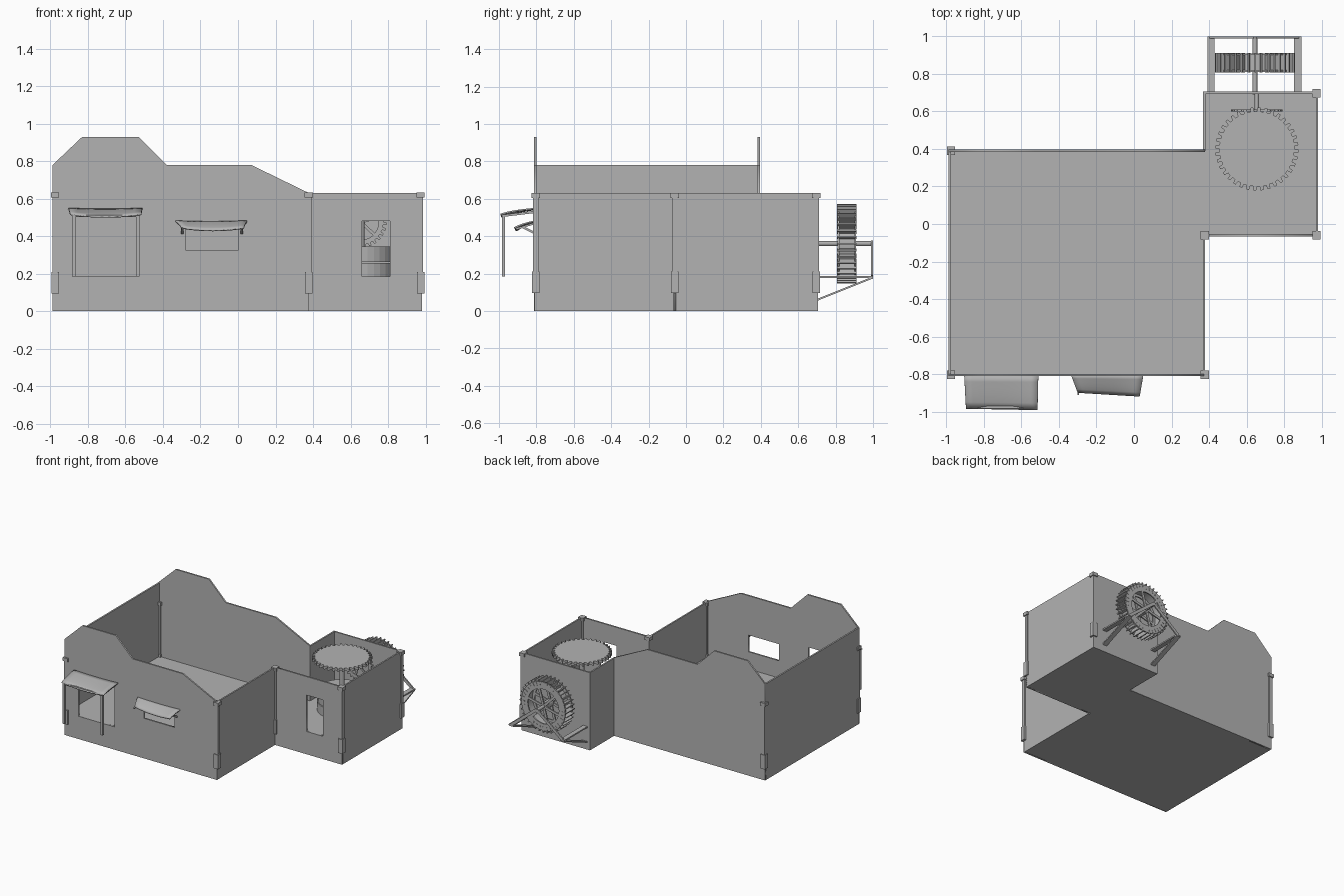
import bpy, bmesh, math
from mathutils import Vector, Matrix

if "Cube" in bpy.data.objects:
    bpy.data.objects.remove(bpy.data.objects["Cube"])

grey = bpy.data.materials.new("plain_grey")
grey.diffuse_color = (0.45, 0.45, 0.45, 1)
grey.use_nodes = True
grey.node_tree.nodes["Principled BSDF"].inputs["Base Color"].default_value = grey.diffuse_color


def add(name, mesh):
    ob = bpy.data.objects.new(name, mesh)
    bpy.context.collection.objects.link(ob)
    mesh.materials.clear()
    mesh.materials.append(grey)
    return ob


def from_bm(name, bm):
    me = bpy.data.meshes.new(name)
    bm.to_mesh(me)
    bm.free()
    return add(name, me)


def box(name, x0, x1, y0, y1, z0, z1):
    bm = bmesh.new()
    m = Matrix.Translation(((x0 + x1) / 2, (y0 + y1) / 2, (z0 + z1) / 2))
    bmesh.ops.create_cube(bm, size=1, matrix=m @ Matrix.Diagonal((x1 - x0, y1 - y0, z1 - z0, 1)))
    return from_bm(name, bm)


def bar(name, a, b, w, t, up=(0, 0, 1)):
    """Square bar from a to b: w across, t along the up direction."""
    a, b = Vector(a), Vector(b)
    d = (b - a).normalized()
    side = d.cross(Vector(up)).normalized()
    top = side.cross(d)
    rot = Matrix((side, top, d)).transposed().to_4x4()
    bm = bmesh.new()
    m = Matrix.Translation((a + b) / 2) @ rot @ Matrix.Diagonal((w, t, (b - a).length, 1))
    bmesh.ops.create_cube(bm, size=1, matrix=m)
    return from_bm(name, bm)


def rod(name, a, b, r, n=16):
    a, b = Vector(a), Vector(b)
    bm = bmesh.new()
    m = Matrix.Translation((a + b) / 2) @ (b - a).to_track_quat('Z', 'Y').to_matrix().to_4x4()
    bmesh.ops.create_cone(bm, cap_ends=True, segments=n, radius1=r, radius2=r,
                          depth=(b - a).length, matrix=m)
    return from_bm(name, bm)


def plate(name, loops, loc, thick, upright=True):
    """Flat plate: first loop is the outline, the others are holes."""
    cu = bpy.data.curves.new(name, 'CURVE')
    cu.dimensions, cu.fill_mode, cu.extrude = '2D', 'BOTH', thick / 2
    for pts in loops:
        s = cu.splines.new('POLY')
        s.points.add(len(pts) - 1)
        for p, (x, y) in zip(s.points, pts):
            p.co = (x, y, 0, 1)
        s.use_cyclic_u = True
    tmp = bpy.data.objects.new(name + "_tmp", cu)
    bpy.context.collection.objects.link(tmp)
    dg = bpy.context.evaluated_depsgraph_get()
    me = bpy.data.meshes.new_from_object(tmp.evaluated_get(dg))
    bpy.data.objects.remove(tmp)
    if upright:
        me.transform(Matrix.Rotation(math.pi / 2, 4, 'X'))
    me.transform(Matrix.Translation(loc))
    return add(name, me)


def rect(x0, x1, z0, z1):
    return [(x0, z0), (x1, z0), (x1, z1), (x0, z1)]


def ring(r, n):
    return [(r * math.cos(2 * math.pi * i / n), r * math.sin(2 * math.pi * i / n)) for i in range(n)]


def gear_loop(r_root, r_tip, n):
    pts = []
    for i in range(n):
        for f, r in ((0, r_root), (0.42, r_root), (0.52, r_tip), (0.9, r_tip)):
            a = 2 * math.pi * (i + f) / n
            pts.append((r * math.cos(a), r * math.sin(a)))
    return pts


# floor base, an L of two blocks
plate("floor_base", [[(-0.985, -0.81), (0.378, -0.81), (0.378, -0.065), (0.98, -0.065), (0.98, 0.705),
                      (0.37, 0.705), (0.37, 0.395), (-0.985, 0.395)]], (0, 0, 0.0925), 0.185, False)

# main room walls
gable = [(-0.988, 0), (0.378, 0), (0.378, 0.63), (0.07, 0.78), (-0.38, 0.78),
         (-0.53, 0.93), (-0.83, 0.93), (-0.988, 0.78)]
plate("front_gable_wall", [gable, rect(-0.865, -0.54, 0.185, 0.505), rect(-0.277, 0.0, 0.325, 0.46)],
      (0, -0.805, 0), 0.013)
plate("back_gable_wall", [gable], (0, 0.39, 0), 0.013)
box("left_wall", -0.988, -0.975, -0.81, 0.395, 0, 0.78)
box("main_right_wall", 0.367, 0.379, -0.81, -0.06, 0, 0.63)

# mill room walls
plate("mill_front_wall", [rect(0.37, 0.981, 0, 0.63), rect(0.66, 0.81, 0.185, 0.48)],
      (0, -0.06, 0), 0.013)
box("mill_right_wall", 0.969, 0.981, -0.065, 0.706, 0, 0.63)
box("mill_back_wall", 0.368, 0.981, 0.694, 0.706, 0, 0.63)
box("mill_left_wall", 0.368, 0.38, 0.39, 0.706, 0, 0.63)

# corner posts with foot block and cap
for i, (x, y) in enumerate([(-0.975, -0.803), (-0.975, 0.39), (0.377, -0.803),
                            (0.377, -0.06), (0.973, -0.06), (0.973, 0.697)]):
    for part, h, z0, z1 in (("post", 0.014, 0.1, 0.61), ("post_foot", 0.02, 0.095, 0.21),
                            ("post_cap", 0.022, 0.605, 0.632)):
        box(f"corner_{part}_{i}", x - h, x + h, y - h, y + h, z0, z1)


# cloth awnings: a sagging grid given some thickness
def awning(name, back, front, y_back, y_front, z_back, z_front, sag, drop):
    bm = bmesh.new()
    nu, nv = 10, 5
    g = []
    for j in range(nv + 1):
        v = j / nv
        row = []
        for i in range(nu + 1):
            u = i / nu
            x0 = back[0] + (front[0] - back[0]) * v
            x1 = back[1] + (front[1] - back[1]) * v
            yf = y_front[0] + (y_front[1] - y_front[0]) * u
            z = z_back + (z_front - z_back) * v - sag * 4 * u * (1 - u) * (0.3 + 0.7 * v) - drop * v ** 4
            row.append(bm.verts.new((x0 + (x1 - x0) * u, y_back + (yf - y_back) * v, z)))
        g.append(row)
    for j in range(nv):
        for i in range(nu):
            bm.faces.new((g[j][i], g[j + 1][i], g[j + 1][i + 1], g[j][i + 1]))
    ob = from_bm(name, bm)
    m = ob.modifiers.new("thickness", 'SOLIDIFY')
    m.thickness = 0.008
    for p in ob.data.polygons:
        p.use_smooth = True
    return ob


awning("door_awning", (-0.905, -0.51), (-0.895, -0.515), -0.805, (-0.985, -0.992), 0.552, 0.532, 0.014, 0.012)
awning("window_awning", (-0.336, 0.05), (-0.30, 0.03), -0.805, (-0.90, -0.92), 0.486, 0.457, 0.014, 0.01)

# door awning frame
for i, x in enumerate((-0.876, -0.535)):
    box(f"awning_post_{i}", x - 0.009, x + 0.009, -0.985, -0.967, 0.185, 0.515)
    bar(f"awning_arm_{i}", (x, -0.985, 0.508), (x, -0.805, 0.53), 0.014, 0.012)
box("awning_rail", -0.885, -0.526, -0.983, -0.969, 0.502, 0.514)

# window awning brackets
for i, x in enumerate((-0.297, 0.02)):
    bar(f"bracket_top_{i}", (x, -0.91, 0.438), (x, -0.805, 0.47), 0.01, 0.01)
    bar(f"bracket_brace_{i}", (x, -0.875, 0.45), (x, -0.805, 0.415), 0.012, 0.012)

# mill stones, shaft and gears
rod("lower_millstone", (0.655, 0.4, 0.185), (0.655, 0.4, 0.258), 0.185, 32)
rod("upper_millstone", (0.655, 0.4, 0.262), (0.655, 0.4, 0.345), 0.18, 32)
rod("mill_shaft", (0.655, 0.4, 0.34), (0.655, 0.4, 0.6), 0.018)
plate("flat_gear", [gear_loop(0.2, 0.222, 36)], (0.655, 0.4, 0.603), 0.022, False)
plate("upright_gear", [gear_loop(0.12, 0.137, 28), ring(0.095, 28)], (0.655, 0.605, 0.475), 0.01)
for i in range(3):
    a = math.pi * i / 3 + 0.3
    d = Vector((math.cos(a), 0, math.sin(a))) * 0.1
    c = Vector((0.655, 0.605, 0.475))
    bar(f"gear_spoke_{i}", c - d, c + d, 0.016, 0.008, (0, 1, 0))
rod("gear_axle", (0.655, 0.6, 0.475), (0.655, 0.7, 0.475), 0.012)

# water wheel
C = Vector((0.645, 0.86, 0.36))
rod("wheel_axle", (0.645, 0.69, 0.36), (0.645, 1.0, 0.36), 0.013)
rod("wheel_hub", (0.645, 0.82, 0.36), (0.645, 0.9, 0.36), 0.03)
for i, y in enumerate((0.815, 0.905)):
    plate(f"wheel_side_{i}", [ring(0.197, 36), ring(0.14, 36)], (C.x, y, C.z), 0.01)
    for k in range(3):
        a = math.pi * k / 3 + 0.25
        d = Vector((math.cos(a), 0, math.sin(a))) * 0.15
        c = Vector((C.x, y, C.z))
        bar(f"wheel_spoke_{i}_{k}", c - d, c + d, 0.02, 0.01, (0, 1, 0))
plate("wheel_drum", [ring(0.17, 36), ring(0.16, 36)], (C.x, 0.86, C.z), 0.085)
for i in range(36):
    a = 2 * math.pi * i / 36
    d = Vector((math.cos(a), 0, math.sin(a)))
    bar(f"paddle_{i}", C + d * 0.165, C + d * 0.212, 0.008, 0.104, (0, 1, 0))

# wheel support frame
for i, (x, side) in enumerate(((0.411, -1), (0.873, 1))):
    box(f"frame_beam_{i}", x - 0.019, x + 0.019, 0.7, 1.0, 0.177, 0.188)
    bar(f"frame_brace_{i}", (x, 0.703, 0.06), (x, 0.997, 0.178), 0.038, 0.01)
    bar(f"frame_leg_{i}", (x, 0.994, 0.183), (0.645, 0.994, 0.367), 0.024, 0.01, (0, 1, 0))
